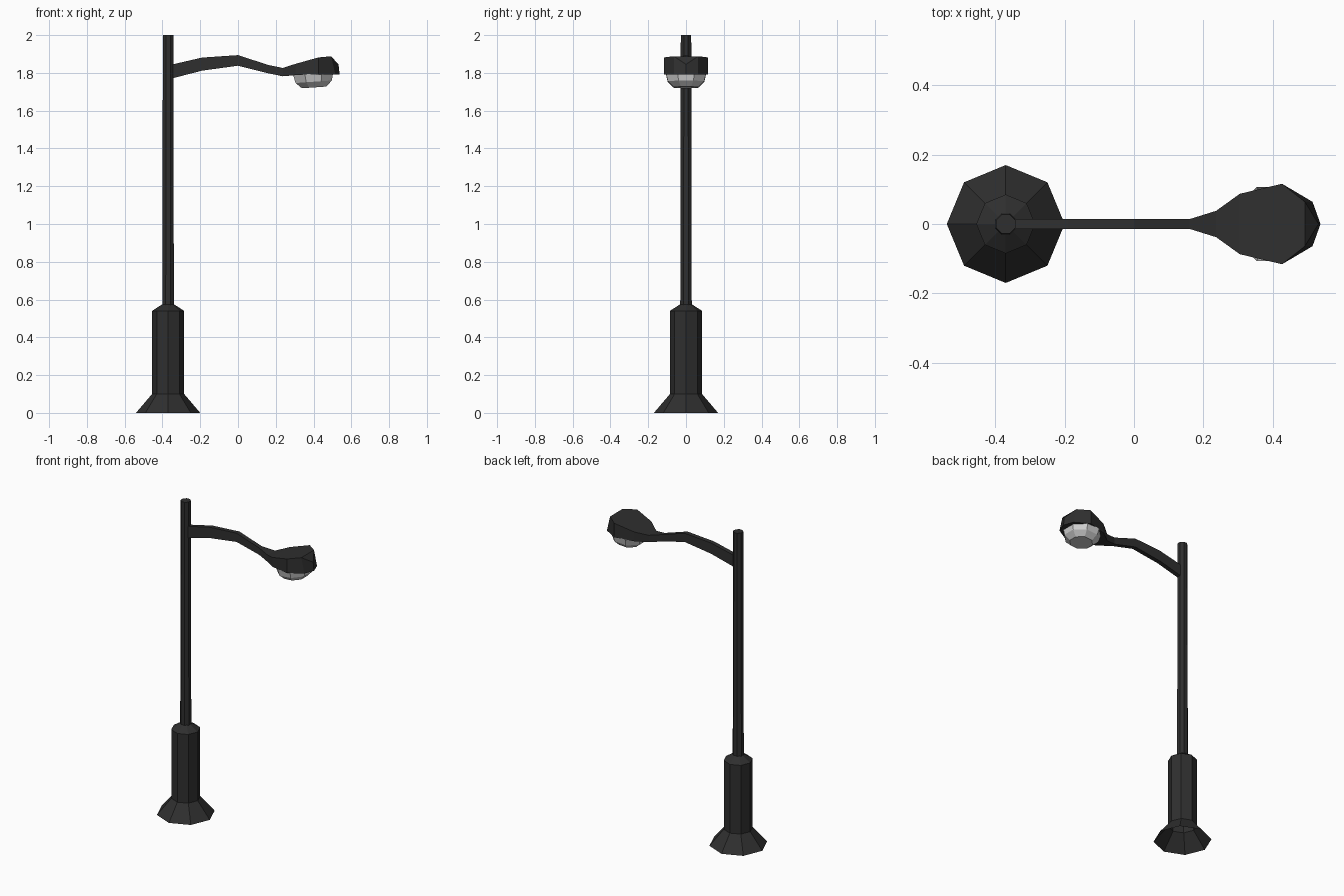
import bpy, bmesh, math
from mathutils import Matrix, Vector

if "Cube" in bpy.data.objects:
    bpy.data.objects.remove(bpy.data.objects["Cube"])


def material(name, rgb):
    m = bpy.data.materials.new(name)
    m.diffuse_color = (*rgb, 1)
    m.use_nodes = True
    m.node_tree.nodes["Principled BSDF"].inputs["Base Color"].default_value = m.diffuse_color
    return m


black = material("black_metal", (0.028, 0.028, 0.028))
glass = material("pale_glass", (0.62, 0.62, 0.62))


def finish(name, bm, mat, merge=True):
    if merge:
        bmesh.ops.remove_doubles(bm, verts=bm.verts, dist=0.0005)
    bmesh.ops.recalc_face_normals(bm, faces=bm.faces)
    me = bpy.data.meshes.new(name)
    bm.to_mesh(me)
    bm.free()
    me.materials.append(mat)
    ob = bpy.data.objects.new(name, me)
    bpy.context.collection.objects.link(ob)
    return ob


def bridge(bm, rings):
    """Skin quads between successive closed rings of vertices."""
    for a, b in zip(rings, rings[1:]):
        n = len(a)
        for i in range(n):
            j = (i + 1) % n
            bm.faces.new((a[i], a[j], b[j], b[i]))


def turned(name, profile, mat, matrix, phase=0.0, sides=8, cap=True):
    """Lathe a (radius, height) profile; the last ring is capped."""
    bm = bmesh.new()
    rings = []
    for r, z in profile:
        angles = [phase + math.tau * i / sides for i in range(sides)]
        rings.append([bm.verts.new(matrix @ Vector((r * math.cos(a), r * math.sin(a), z)))
                      for a in angles])
    bridge(bm, rings)
    if cap:
        bm.faces.new(rings[-1])
    return finish(name, bm, mat)


axis = Matrix.Translation((-0.37, 0, 0))

# flared foot and octagonal pedestal (open underneath)
turned("pedestal", [(0.17, 0), (0.085, 0.10), (0.085, 0.54), (0.031, 0.575)],
       black, axis, cap=False)

# slightly tapered pole
turned("pole", [(0.033, 0.57), (0.030, 2.0)], black, axis, phase=math.pi / 8)

# arm and lamp head: box sections (x bottom, x top, half width, z bottom, z top)
sections = [
    (-0.36, -0.36, 0.014, 1.768, 1.842),
    (-0.19, -0.19, 0.014, 1.812, 1.881),
    (0.00, 0.00, 0.014, 1.838, 1.894),
    (0.16, 0.16, 0.014, 1.798, 1.842),
    (0.237, 0.237, 0.038, 1.782, 1.826),
    (0.305, 0.305, 0.087, 1.788, 1.848),
    (0.427, 0.427, 0.116, 1.792, 1.882),
    (0.515, 0.493, 0.064, 1.792, 1.888),
    (0.538, 0.532, 0.0, 1.792, 1.845),
]
bm = bmesh.new()
rings = [[bm.verts.new(p) for p in ((xb, -w, zb), (xb, w, zb), (xt, w, zt), (xt, -w, zt))]
         for xb, xt, w, zb, zt in sections]
bridge(bm, rings)
bm.faces.new(rings[0])
finish("arm_and_lamp_head", bm, black)

# faceted glass bowl, tilted slightly
bowl = Matrix.Translation((0.398, 0, 1.795)) @ Matrix.Rotation(math.radians(-4), 4, 'Y')
turned("lamp_glass", [(0.115, 0.0), (0.104, -0.042), (0.07, -0.072)],
       glass, bowl, phase=math.pi / 8)
